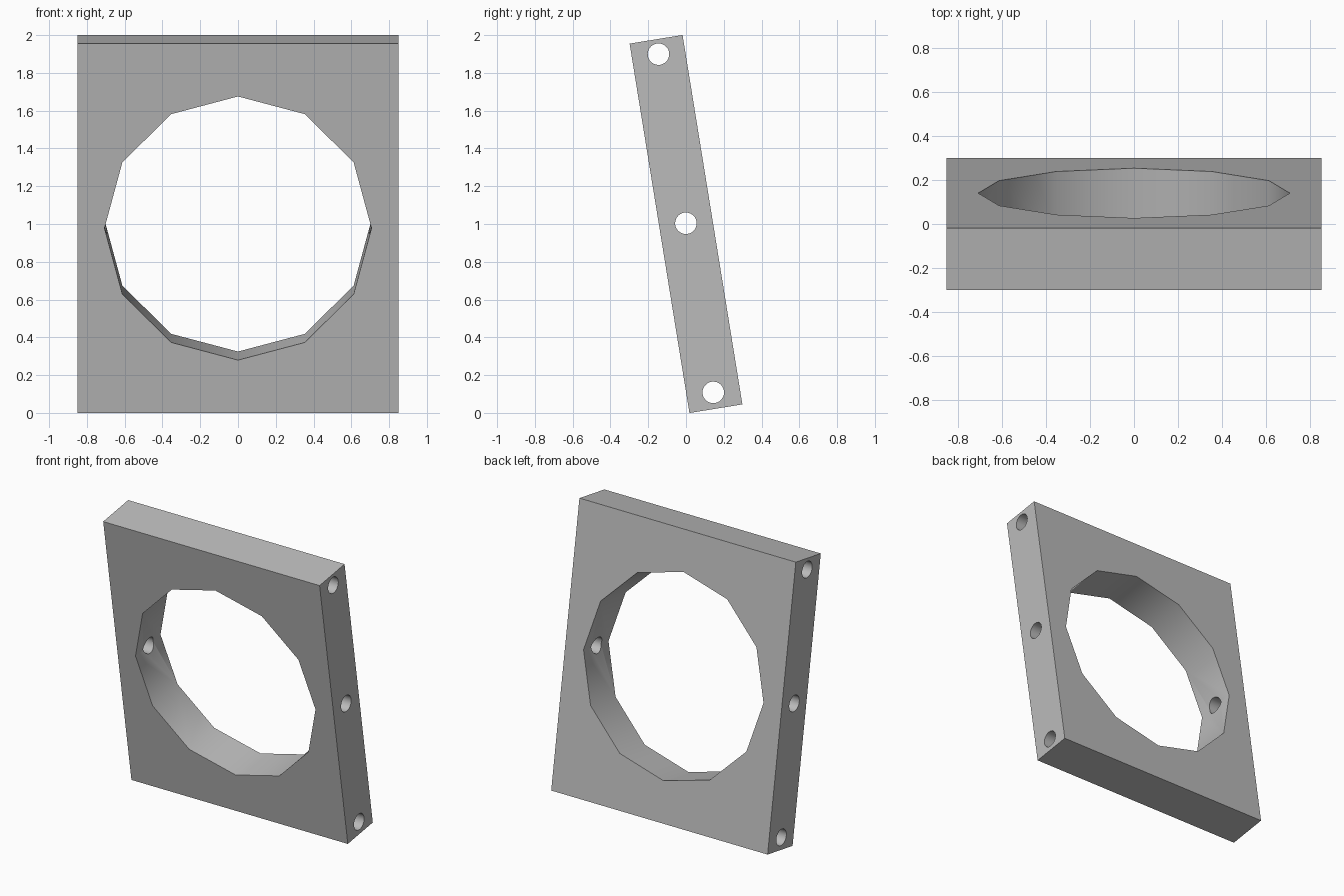
import bpy
from math import radians, pi
from mathutils import Matrix

if "Cube" in bpy.data.objects:
    bpy.data.objects.remove(bpy.data.objects["Cube"], do_unlink=True)

WIDTH, DEPTH, HEIGHT = 1.70, 0.284, 1.981
TILT = radians(9.2)
BORE_RADIUS, PIN_RADIUS, PIN_SPACING = 0.707, 0.057, 0.907

grey = bpy.data.materials.new("grey")
grey.use_nodes = True
colour = (0.5, 0.5, 0.5, 1)
grey.diffuse_color = colour
grey.node_tree.nodes["Principled BSDF"].inputs["Base Color"].default_value = colour


def cutter(name, sides, radius, length, location, rotation):
    bpy.ops.mesh.primitive_cylinder_add(vertices=sides, radius=radius, depth=length,
                                        location=location, rotation=rotation)
    obj = bpy.context.object
    obj.name = name
    obj.hide_render = True
    obj.data.materials.append(grey)
    return obj


# Upright plate
bpy.ops.mesh.primitive_cube_add(size=1)
plate = bpy.context.object
plate.name = "frame_plate"
plate.data.transform(Matrix.Diagonal((WIDTH, DEPTH, HEIGHT, 1)))
plate.data.materials.append(grey)

# Twelve-sided opening, then three pin holes running from side to side
cutters = [cutter("opening_cutter", 12, BORE_RADIUS, 1, (0, 0, 0), (pi / 2, 0, 0))]
for i in (-1, 0, 1):
    cutters.append(cutter("pin_hole_cutter", 32, PIN_RADIUS, 2,
                          (0, 0, i * PIN_SPACING + 0.004), (0, pi / 2, 0)))

for c in cutters:
    cut = plate.modifiers.new("cut", "BOOLEAN")
    cut.operation = "DIFFERENCE"
    cut.solver = "EXACT"
    cut.object = c
    bpy.context.view_layer.objects.active = plate
    bpy.ops.object.modifier_apply(modifier=cut.name)
    bpy.data.objects.remove(c, do_unlink=True)

# Lean the plate forward and shade the bores
plate.data.transform(Matrix.Translation((0, 0, 1)) @ Matrix.Rotation(TILT, 4, "X"))
bpy.ops.object.select_all(action="DESELECT")
plate.select_set(True)
bpy.context.view_layer.objects.active = plate
bpy.ops.object.shade_smooth_by_angle(angle=radians(31))
